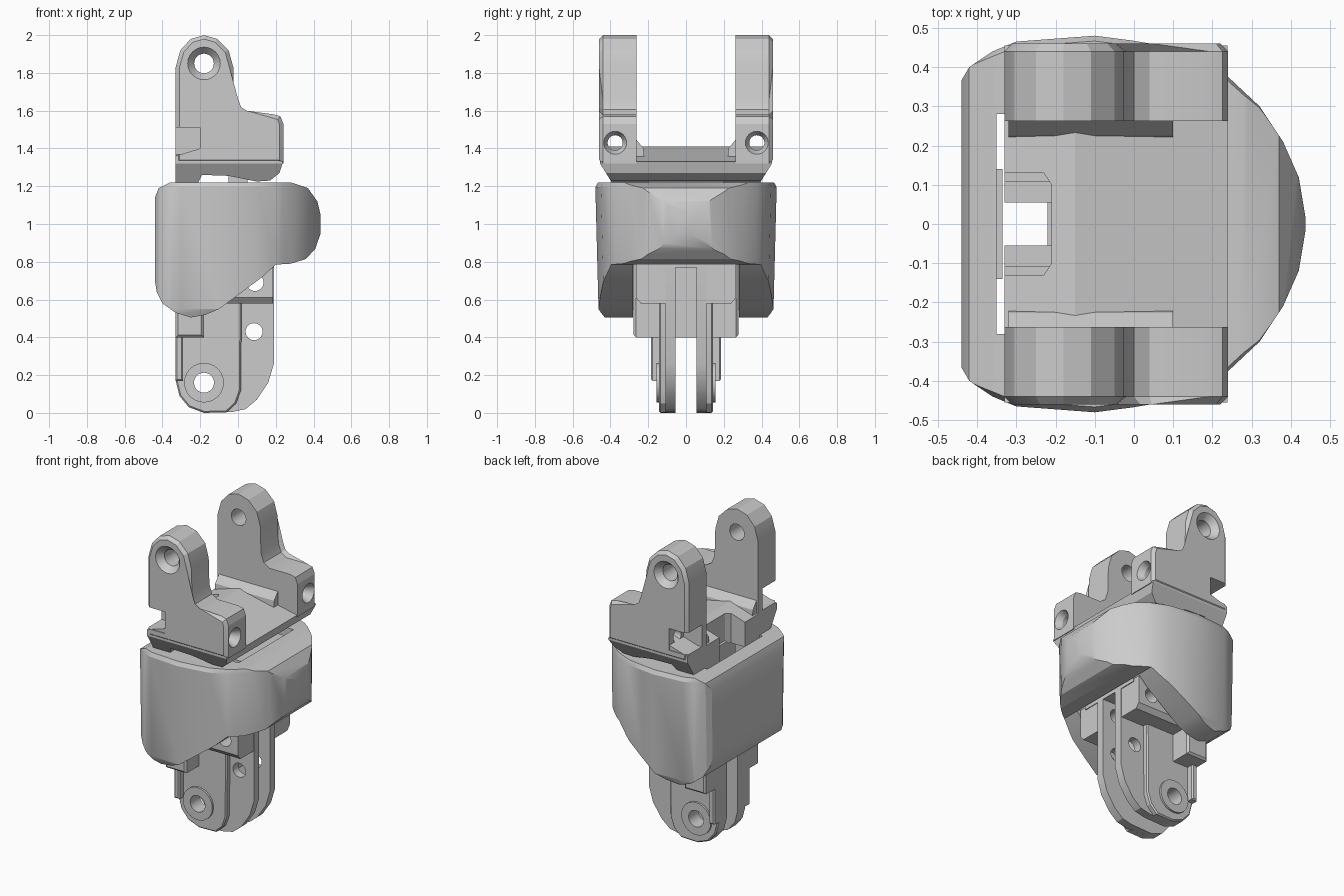
import bpy, bmesh, math
from mathutils import Matrix

if "Cube" in bpy.data.objects:
    bpy.data.objects.remove(bpy.data.objects["Cube"])


def finish(name, bm):
    bmesh.ops.recalc_face_normals(bm, faces=bm.faces)
    mesh = bpy.data.meshes.new(name)
    bm.to_mesh(mesh)
    bm.free()
    ob = bpy.data.objects.new(name, mesh)
    bpy.context.collection.objects.link(ob)
    return ob


def place(axis, p, d):
    return {"X": (d, p[0], p[1]), "Y": (p[0], d, p[1]), "Z": (p[0], p[1], d)}[axis]


def prism(name, axis, pts, levels, bevel=0):
    """Loft an outline along an axis; levels are (distance, scale of 2nd coordinate)."""
    bm = bmesh.new()
    rings = [[bm.verts.new(place(axis, (p[0], p[1] * s), d)) for p in pts] for d, s in levels]
    bm.faces.new(rings[0])
    bm.faces.new(rings[-1])
    n = len(pts)
    for a, b in zip(rings, rings[1:]):
        for i in range(n):
            bm.faces.new((a[i], a[(i + 1) % n], b[(i + 1) % n], b[i]))
    if bevel:
        last = set(rings[-1])
        rim = [e for e in bm.edges if set(e.verts) <= last]
        bmesh.ops.bevel(bm, geom=rim, offset=bevel, segments=1, affect="EDGES")
    return finish(name, bm)


def slab(name, axis, pts, a, b, bevel=0):
    return prism(name, axis, pts, [(a, 1), (b, 1)], bevel)


def box(name, x, y, z, bevel=0):
    pts = [(x[0], z[0]), (x[1], z[0]), (x[1], z[1]), (x[0], z[1])]
    return slab(name, "Y", pts, y[0], y[1], bevel)


def cone(name, axis, centre, a, b, r1, r2=None, sides=24):
    bm = bmesh.new()
    r2 = r1 if r2 is None else r2
    turn = Matrix.Rotation(math.pi / 2, 4, "Y") if axis == "X" else Matrix.Rotation(-math.pi / 2, 4, "X")
    move = Matrix.Translation(place(axis, centre, (a + b) / 2))
    bmesh.ops.create_cone(bm, cap_ends=True, segments=sides, radius1=r1, radius2=r2,
                          depth=b - a, matrix=move @ turn)
    return finish(name, bm)


def apply(ob, mod):
    bpy.context.view_layer.objects.active = ob
    bpy.ops.object.modifier_apply(modifier=mod.name)


def combine(ob, op, *others):
    for other in others:
        mod = ob.modifiers.new("Boolean", "BOOLEAN")
        mod.operation, mod.solver, mod.object = op, "EXACT", other
        apply(ob, mod)
        bpy.data.objects.remove(other)
    return ob


def mirrored(ob):
    mod = ob.modifiers.new("Mirror", "MIRROR")
    mod.use_axis = (False, True, False)
    mod.use_mirror_merge = False
    apply(ob, mod)
    return ob


def smooth(ob, angle):
    bpy.ops.object.select_all(action="DESELECT")
    ob.select_set(True)
    bpy.context.view_layer.objects.active = ob
    bpy.ops.object.shade_smooth_by_angle(angle=math.radians(angle))


# Outer shell: rounded plan intersected with the side profile, then hollowed
half = [(-.45, .35), (-.42, .4), (-.36, .44), (-.3, .465), (-.1, .48), (0, .467), (.1, .45),
        (.2, .405), (.24, .375), (.32, .3), (.38, .21), (.42, .12)]
plan = half + [(.44, 0)] + [(x, -y) for x, y in reversed(half)]
side = [(-.44, 1.14), (-.42, 1.19), (-.36, 1.22), (.28, 1.22), (.37, 1.19), (.42, 1.12),
        (.437, 1.05), (.437, .95), (.41, .87), (.36, .815), (.28, .79), (.2, .785), (.13, .72),
        (-.1, .55), (-.17, .52), (-.25, .505), (-.33, .53), (-.4, .58), (-.43, .64), (-.44, .7)]
shell = prism("outer_shell", "Z", plan, [(.49, .9), (.55, .965), (1.195, 1), (1.23, .96)])
combine(shell, "INTERSECT", slab("side_cut", "Y", side, -.6, .6))
combine(shell, "DIFFERENCE", box("cavity", (-.35, .2), (-.28, .28), (.3, 1.4)))
smooth(shell, 25)
box("shell_back_rib", (-.375, -.335), (-.14, .14), (.7, 1.15))

# Upper lugs with countersunk pivot holes, screw holes and rear notch
lug_side = [(-.33, 1.32), (-.33, 1.83), (-.305, 1.92), (-.25, 1.98), (-.18, 2), (-.11, 1.98),
            (-.05, 1.92), (-.025, 1.83), (-.02, 1.66), (0, 1.605), (.04, 1.58), (.19, 1.58),
            (.225, 1.57), (.24, 1.53), (.24, 1.32)]
lug = slab("upper_lugs", "Y", lug_side, .263, .46, .02)
pivot, screw = (-.18, 1.85), (.375, 1.43)
combine(lug, "DIFFERENCE",
        cone("pivot_hole", "Y", pivot, .2, .5, .052),
        cone("pivot_sink", "Y", pivot, .42, .47, .052, .095),
        cone("screw_hole", "X", screw, -.4, .3, .04),
        cone("screw_sink", "X", screw, .2, .25, .04, .066),
        box("rear_notch", (-.4, -.2), (.31, .5), (1.37, 1.51)))
smooth(mirrored(lug), 20)

# Sloping base that joins the lugs
section = [(-.455, 1.32), (-.38, 1.2), (.38, 1.2), (.455, 1.32), (.455, 1.45), (-.455, 1.45)]
base_side = [(-.33, 1.36), (-.33, 1.2), (-.22, 1.2), (-.19, 1.26), (-.05, 1.255), (.1, 1.225),
             (.17, 1.23), (.22, 1.27), (.238, 1.33), (-.15, 1.41), (-.2, 1.4)]
base = slab("lug_base", "X", section, -.4, .3)
combine(base, "INTERSECT", slab("base_cut", "Y", base_side, -.6, .6))
opening = [(-.4, -.13), (-.23, -.13), (-.21, -.1), (-.21, .1), (-.23, .13), (-.4, .13)]
combine(base, "DIFFERENCE", slab("base_opening", "Z", opening, 1, 1.6))
fillet = slab("lug_fillets", "X", [(.27, 1.455), (.27, 1.28), (.215, 1.28), (.225, 1.4)], -.32, .1)
mirrored(fillet)

# Inner core joining the base to the lower fork
box("core", (-.2, .19), (-.22, .22), (.77, 1.2))
box("core_neck", (-.05, .05), (-.2, .2), (1.15, 1.3))
box("fork_web", (-.22, .03), (-.06, .06), (.4, .8))

# Lower fork blades with a stepped outer layer
blade_side = [(-.33, .95), (-.33, .17), (-.31, .09), (-.26, .03), (-.18, 0), (-.03, .005),
              (.04, .02), (.1, .07), (.16, .16), (.19, .26), (.19, .95)]
layer_side = [(-.33, .7), (-.33, .17), (-.31, .09), (-.26, .03), (-.18, 0), (-.06, .003),
              (-.01, .05), (.015, .12), (.02, .7)]
block_section = [(.06, .58), (.24, .58), (.265, .61), (.265, .79), (.06, .79)]
hinge = (-.18, .16)


def drill(ob):
    combine(ob, "DIFFERENCE",
            cone("hinge_hole", "Y", hinge, -.1, .4, .053),
            cone("lower_pin_hole", "Y", (.085, .43), -.1, .4, .045),
            cone("upper_pin_hole", "Y", (.09, .69), -.1, .4, .045))
    smooth(mirrored(ob), 20)


drill(slab("fork_blades", "Y", blade_side, .055, .108))
drill(slab("fork_outer_layers", "Y", layer_side, .1, .142, .008))
drill(cone("hinge_bosses", "Y", hinge, .12, .155, .105))
drill(slab("fork_shoulders", "X", block_section, -.3, .185))

# Rear stop blocks and small tabs
mirrored(box("stop_blocks", (-.33, -.18), (.1, .277), (.4, .85), .012))
mirrored(box("stop_tabs", (-.33, -.29), (.12, .185), (.17, .42), .008))
